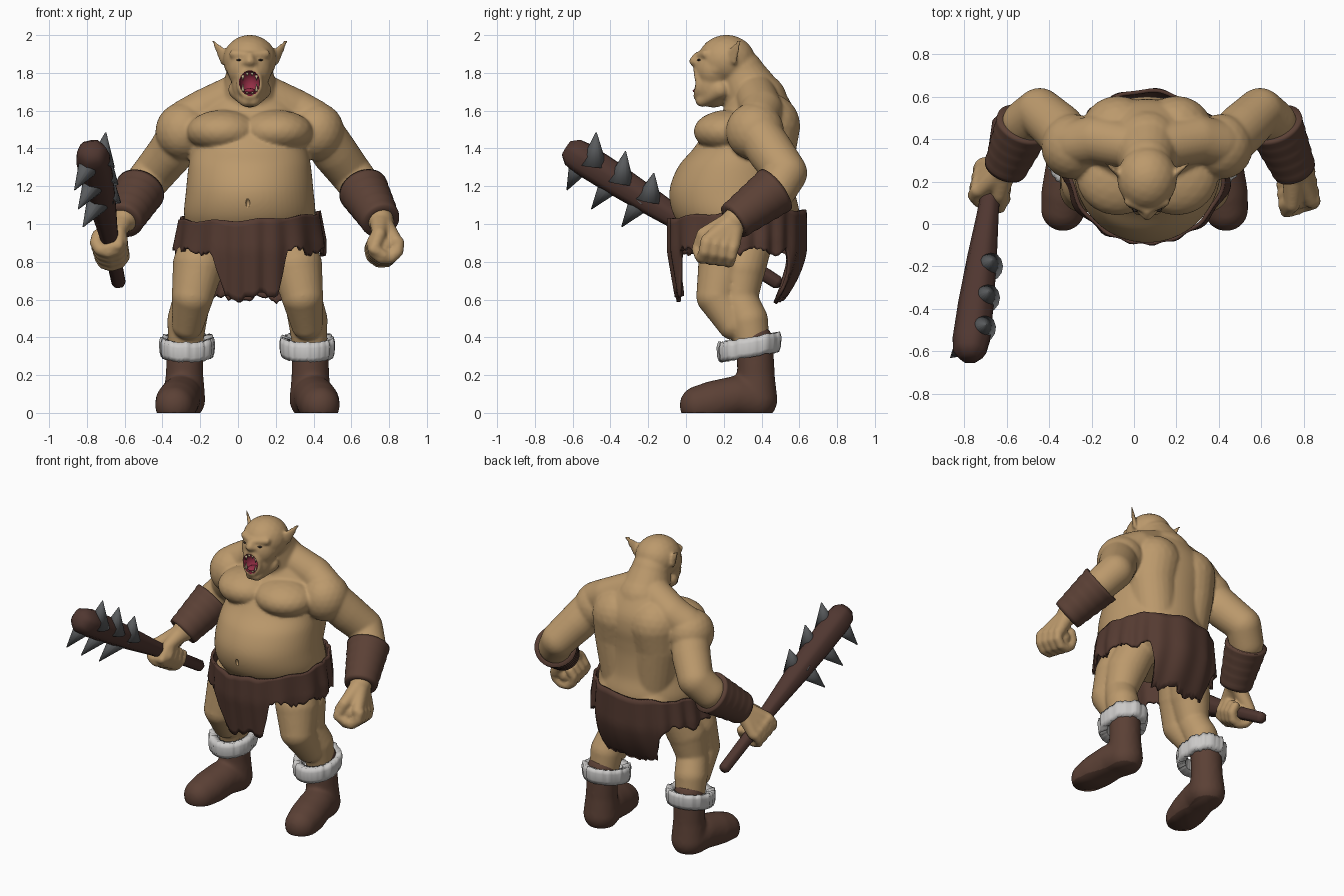
import bpy, bmesh, math, random
from mathutils import Vector, Matrix

random.seed(4)
if "Cube" in bpy.data.objects:
    bpy.data.objects.remove(bpy.data.objects["Cube"])


def material(name, *rgb):
    m = bpy.data.materials.new(name)
    m.use_nodes = True
    m.diffuse_color = (*rgb, 1)
    m.node_tree.nodes["Principled BSDF"].inputs["Base Color"].default_value = (*rgb, 1)
    return m


SKIN = material("tan skin", .50, .32, .15)
LEATHER = material("brown leather", .105, .052, .036)
CLOTH = material("brown hide", .09, .043, .031)
WOOD = material("dark wood", .08, .038, .03)
FUR = material("pale fur", .6, .59, .58)
IRON = material("grey spike", .1, .105, .11)
MOUTH = material("mouth red", .3, .028, .06)
TOOTH = material("ivory tooth", .6, .5, .3)
DARK = material("dark eye", .03, .02, .015)
MID = .062          # body centre line
LEG_MID = .05


def aim(a, b):
    return (b - a).to_track_quat('Z', 'Y').to_matrix().to_4x4()


def ball(bm, c, r):
    r = (r, r, r) if isinstance(r, float) else r
    mat = Matrix.Translation(c) @ Matrix.Diagonal((*r, 1))
    bmesh.ops.create_icosphere(bm, subdivisions=3, radius=1, matrix=mat)


def chain(bm, pts):
    """Row of balls joined by tapered cylinders; each point is x, y, z, radius."""
    for i, p in enumerate(pts):
        a = Vector(p[:3])
        ball(bm, a, float(p[3]))
        if i:
            q = pts[i - 1]
            b = Vector(q[:3])
            bmesh.ops.create_cone(bm, cap_ends=True, segments=24, radius1=q[3], radius2=p[3],
                                  depth=(a - b).length,
                                  matrix=Matrix.Translation((a + b) / 2) @ aim(b, a))


def flow(keys, steps=6):
    """Smooth curve through rows of numbers."""
    k = [Vector(v) for v in (keys[0], *keys, keys[-1])]
    out = []
    for a, b, c, d in zip(k, k[1:], k[2:], k[3:]):
        for t in (i / steps for i in range(steps)):
            out.append(b + t * ((c - a) + t * ((2 * a - 5 * b + 4 * c - d) + t * (3 * b - a - 3 * c + d))) / 2)
    return out + [k[-1]]


def loft(bm, rings, cap=True):
    rows = [[bm.verts.new(p) for p in ring] for ring in rings]
    n = len(rows[0])
    for low, high in zip(rows, rows[1:]):
        for i in range(n):
            bm.faces.new((low[i], low[(i + 1) % n], high[(i + 1) % n], high[i]))
    if cap:
        bm.faces.new(rows[0][::-1])
        bm.faces.new(rows[-1])


def oval(cx, cy, z, rx, ry, n=64):
    return [(cx + rx * math.cos(t), cy + ry * math.sin(t), z)
            for t in (math.tau * i / n for i in range(n))]


def make(bm, name, mat):
    bmesh.ops.recalc_face_normals(bm, faces=bm.faces)
    me = bpy.data.meshes.new(name)
    bm.to_mesh(me)
    bm.free()
    ob = bpy.data.objects.new(name, me)
    bpy.context.collection.objects.link(ob)
    me.materials.append(mat)
    me.shade_smooth()
    return ob


def bake(ob):
    dg = bpy.context.evaluated_depsgraph_get()
    me = bpy.data.meshes.new_from_object(ob.evaluated_get(dg))
    ob.modifiers.clear()
    ob.data = me
    me.shade_smooth()


def fuse(ob, voxel, rounds):
    m = ob.modifiers.new("fuse", 'REMESH')
    m.mode, m.voxel_size = 'VOXEL', voxel
    m = ob.modifiers.new("soften", 'SMOOTH')
    m.factor, m.iterations = .5, rounds
    bake(ob)


def mirrored(pts, mid, s):
    return [(mid + s * (p[0] - mid), *p[1:]) for p in pts]


# --- skin: torso, head, limbs and hands fused together
body = bmesh.new()
torso = [(.92, .3, .31, .27), (1.04, .27, .347, .332), (1.17, .245, .338, .333), (1.3, .265, .325, .308),
         (1.4, .31, .31, .27), (1.5, .35, .31, .24), (1.6, .385, .27, .19), (1.72, .38, .15, .13)]
loft(body, [oval(MID, y, z, rx, ry) for z, y, rx, ry in flow(torso)])
chain(body, [(MID, .37, 1.64, .17), (MID, .29, 1.8, .125)])
ball(body, (MID, .215, 1.868), (.142, .152, .134))
ball(body, (MID, .145, 1.735), (.095, .105, .12))
ball(body, (MID, .15, 1.82), (.118, .106, .12))
chain(body, [(MID, .06, 1.89, .022), (MID, .044, 1.862, .028)])
chain(body, [(MID - .022, .056, 1.855, .02), (MID + .022, .056, 1.855, .02)])
chain(body, [(MID + .055 * math.cos(t), .066 - .012 * abs(math.sin(t)), 1.745 + .07 * math.sin(t), .017)
             for t in (math.tau * i / 16 for i in range(17))])
for s in (-1, 1):
    def side(*pts):
        chain(body, mirrored(pts, MID, s))
    side((MID + .012, .07, 1.893, .02), (MID + .085, .105, 1.9, .024))       # brow
    side((MID + .065, .1, 1.825, .03), (MID + .09, .16, 1.82, .035))         # cheek
    side((MID + .02, .085, 1.655, .036), (MID + .065, .18, 1.71, .05))       # jaw
    side((.1, .36, 1.7, .11), (.3, .4, 1.6, .115), (.4, .38, 1.55, .11))     # trapezius
    side((.2, .43, 1.52, .175), (.21, .42, 1.38, .16), (.18, .42, 1.1, .14))  # back
    ball(body, (MID + s * .14, .225, 1.49), (.195, .185, .115))              # chest
    ball(body, (MID + s * .352, .365, 1.49), (.148, .155, .155))             # shoulder
    ball(body, (MID + s * .12, .4, 1), (.17, .19, .16))                      # buttock
    # ear: flattened cone
    base = Vector((MID + s * .125, .235, 1.87))
    up = Vector((s * .072, .05, .105))
    thin = Vector((s * .8, -.6, 0))
    thin = (thin - up * thin.dot(up) / up.length_squared).normalized()
    wide = up.normalized().cross(thin)
    rot = Matrix((thin * .4, wide, up.normalized())).transposed().to_4x4()
    bmesh.ops.create_cone(body, cap_ends=True, segments=20, radius1=.048, radius2=.01, depth=up.length,
                          matrix=Matrix.Translation(base + up / 2) @ rot)
    # leg
    for pts in ([(.26, .24, .93, .13), (.31, .2, .78, .137), (.34, .165, .62, .112), (.365, .25, .47, .085)],
                [(.25, .34, .93, .125), (.31, .29, .76, .13), (.345, .28, .6, .1), (.37, .33, .49, .105),
                 (.38, .355, .34, .09)]):
        chain(body, mirrored(pts, LEG_MID, s))

# --- arms: shoulder to wrist, then curled fingers round a grip
club_low, club_tip = Vector((-.63, .5, .68)), Vector((-.775, -.6, 1.38))
grip = (club_tip - club_low).normalized()
arms = {"left": (1, [(.43, .37, 1.5, .12), (.51, .45, 1.38, .122), (.595, .53, 1.27, .113),
                     (.66, .48, 1.185, .108), (.755, .26, 1.02, .07)], Vector((.772, .165, .875))),
        "right": (-1, [(-.29, .37, 1.5, .12), (-.355, .45, 1.38, .122), (-.445, .53, 1.27, .113),
                       (-.515, .48, 1.185, .108), (-.605, .27, 1.02, .07)], Vector((-.675, .19, .875)))}
for s, pts, hand in arms.values():
    chain(body, pts)
    g = Vector((-s * grip.x, grip.y, grip.z * (.3 if s > 0 else 1))).normalized()
    wrist = Vector(pts[-1][:3])
    down = hand - wrist
    down = (down - g * down.dot(g)).normalized()
    out = Vector((s, 0, 0))
    out = (out - g * out.dot(g) - down * out.dot(down)).normalized()

    def curl(angle, radius, shift):
        a = math.radians(angle)
        return hand + radius * (math.cos(a) * down + math.sin(a) * out) + shift * g
    chain(body, [(*(hand - g * .05), .052), (*(hand + g * .045), .052)])
    for i in range(4):
        shift = .068 - .048 * i
        fat = .034 - .002 * i
        chain(body, [(*curl(a, .07, shift), fat) for a in range(100, -160, -40)])
        chain(body, [(*wrist, .055), (*curl(110, .06, shift), .036)])
    chain(body, [(*wrist, .06), (*curl(-150, .065, .08), .038), (*curl(-70, .072, .095), .03),
                 (*curl(-10, .06, .085), .027)])

skin = make(body, "body", SKIN)
fuse(skin, .009, 9)

# --- mouth cavity and navel cut into the skin
mouth_c, mouth_r = Vector((MID, .045, 1.747)), Vector((.053, .065, .064))
cut = bmesh.new()
ball(cut, mouth_c, tuple(mouth_r))
ball(cut, (MID - .01, -.095, 1.11), (.012, .03, .026))
cutter = make(cut, "cutter", SKIN)
cutter.hide_render = True
m = skin.modifiers.new("cut", 'BOOLEAN')
m.operation, m.object, m.solver = 'DIFFERENCE', cutter, 'EXACT'
bake(skin)
bpy.data.objects.remove(cutter)
skin.data.materials.append(MOUTH)
for f in skin.data.polygons:
    d = f.center - mouth_c
    f.material_index = int(Vector(a / b for a, b in zip(d, mouth_r)).length < 1.02)

tongue = bmesh.new()
ball(tongue, (MID, .075, 1.705), (.03, .04, .014))
make(tongue, "tongue", MOUTH)
teeth = bmesh.new()
for x, z, size in [(.036, 1.702, .038), (.013, 1.69, .02), (.036, 1.79, -.03), (.013, 1.803, -.02)]:
    for s in (-1, 1):
        wide, slim = (.01, .002) if size > 0 else (.002, .01)
        bmesh.ops.create_cone(teeth, cap_ends=True, segments=10, radius1=wide, radius2=slim, depth=abs(size),
                              matrix=Matrix.Translation((MID + s * x, .052, z + size / 2)))
make(teeth, "teeth", TOOTH)
eyes = bmesh.new()
for s in (-1, 1):
    ball(eyes, (MID + s * .055, .073, 1.868), (.015, .016, .005))
make(eyes, "eyes", DARK)

# --- boots with fur cuffs
for s, label in ((1, "left"), (-1, "right")):
    bm = bmesh.new()
    chain(bm, mirrored([(.38, .365, .38, .097), (.383, .37, .2, .1), (.385, .372, .07, .113),
                        (.405, .27, .085, .112), (.425, .14, .055, .114), (.435, .07, .04, .105)],
                       LEG_MID, s))
    boot = make(bm, label + "_boot", LEATHER)
    fuse(boot, .012, 10)
    bm = bmesh.new()
    bm.from_mesh(boot.data)
    bmesh.ops.bisect_plane(bm, geom=bm.verts[:] + bm.edges[:] + bm.faces[:], plane_co=(0, 0, 0),
                           plane_no=(0, 0, 1), clear_inner=True)
    bmesh.ops.holes_fill(bm, edges=[e for e in bm.edges if e.is_boundary])
    bm.to_mesh(boot.data)
    bm.free()
    boot.data.shade_smooth()
    bm = bmesh.new()
    rings = []
    tufts = [random.uniform(.955, 1.03) for _ in range(72)]
    for r, z in ((.66, -.04), (.95, -.055), (1, -.03), (1.02, .02), (.97, .05), (.66, .035)):
        ring = oval(0, 0, 0, r * .145, r * .165, 72)
        rings.append([(LEG_MID + s * .32 + x * k, .335 + y * k, .352 + z + .17 * y + .12 * (k - 1))
                      for (x, y, _), k in zip(ring, tufts)])
    loft(bm, rings + rings[:1], cap=False)
    make(bm, label + "_fur_cuff", FUR)

# --- wrist guards with soft wrinkles
for label, (s, pts, hand) in arms.items():
    a, b = Vector(pts[3][:3]), Vector(pts[4][:3])
    a, b = a + (b - a) * .03, b + (b - a) * .04
    rot = aim(a, b).to_3x3()
    bm = bmesh.new()
    steps = [(i / 14, .134 - .032 * i / 14 + .002 * math.sin(i * 2.1)) for i in range(15)]
    steps = [(.03, .09)] + steps + [(.97, .06)]
    loft(bm, [[a.lerp(b, t) + rot @ Vector(p) for p in oval(0, 0, 0, r, r)] for t, r in steps])
    make(bm, label + "_wrist_guard", LEATHER)

# --- ragged hide skirt with front and back flaps
bm = bmesh.new()
rings, cols, rows = [], 144, 14
ragged = [random.uniform(-.012, .012) for _ in range(cols)]
for j in range(rows):
    ring = []
    for i in range(cols):
        t = math.tau * i / cols
        sx, cy = math.sin(t), -math.cos(t)
        front = cy < 0
        edge = (.2 if front else .25) - abs(.38 * sx)
        flap = max(0, min(1, edge / .06))
        top = 1.045 + .018 * sx + .022 * cy + .006 * math.sin(9 * t)
        low = .855 - (.24 if front else .25) * flap + ragged[i] + .016 * math.sin(11 * t)
        z = top + (low - top) * j / (rows - 1)
        sag = max(0, .86 - z)
        swell = 1 + .07 * min(1, (top - z) / .15) * abs(sx)
        pull = 1 - (.5 * sag if front else .5 * sag + 3 * sag * sag)
        fold = 1 + (.012 + .016 * j / rows) * math.sin(17 * t + 2 * math.sin(3 * t))
        ring.append((MID + .365 * sx * swell * fold, .27 + .358 * cy * pull * fold, z))
    rings.append(ring)
loft(bm, rings, cap=False)
skirt = make(bm, "hide_skirt", CLOTH)
m = skirt.modifiers.new("thickness", 'SOLIDIFY')
m.thickness, m.offset = .018, 0
bake(skirt)

# --- club with six spikes
bm = bmesh.new()
rot = aim(club_low, club_tip).to_3x3()
shape = [(0, .022), (.015, .036), (.25, .04), (.42, .052), (.6, .07), (.8, .084), (.95, .088),
         (1, .078), (1.03, .045)]
loft(bm, [[club_low.lerp(club_tip, t) + rot @ Vector(p) * (1 + .04 * math.sin(i * 1.9))
           for i, p in enumerate(oval(0, 0, 0, r, r, 20))] for t, r in shape])
make(bm, "club", WOOD)
bm = bmesh.new()
for t, shift, tip in [(.9, .035, (-.7, -.475, 1.485)), (.77, .035, (-.685, -.32, 1.385)),
                      (.635, .03, (-.67, -.17, 1.27)), (.95, 0, (-.865, -.63, 1.18)),
                      (.8, 0, (-.845, -.5, 1.08)), (.66, 0, (-.82, -.34, .985))]:
    a, b = club_low.lerp(club_tip, t) + Vector((shift, 0, 0)), Vector(tip)
    bmesh.ops.create_cone(bm, cap_ends=True, segments=14, radius1=.075, radius2=.003, depth=(b - a).length,
                          matrix=Matrix.Translation((a + b) / 2) @ aim(a, b))
make(bm, "club_spikes", IRON)
